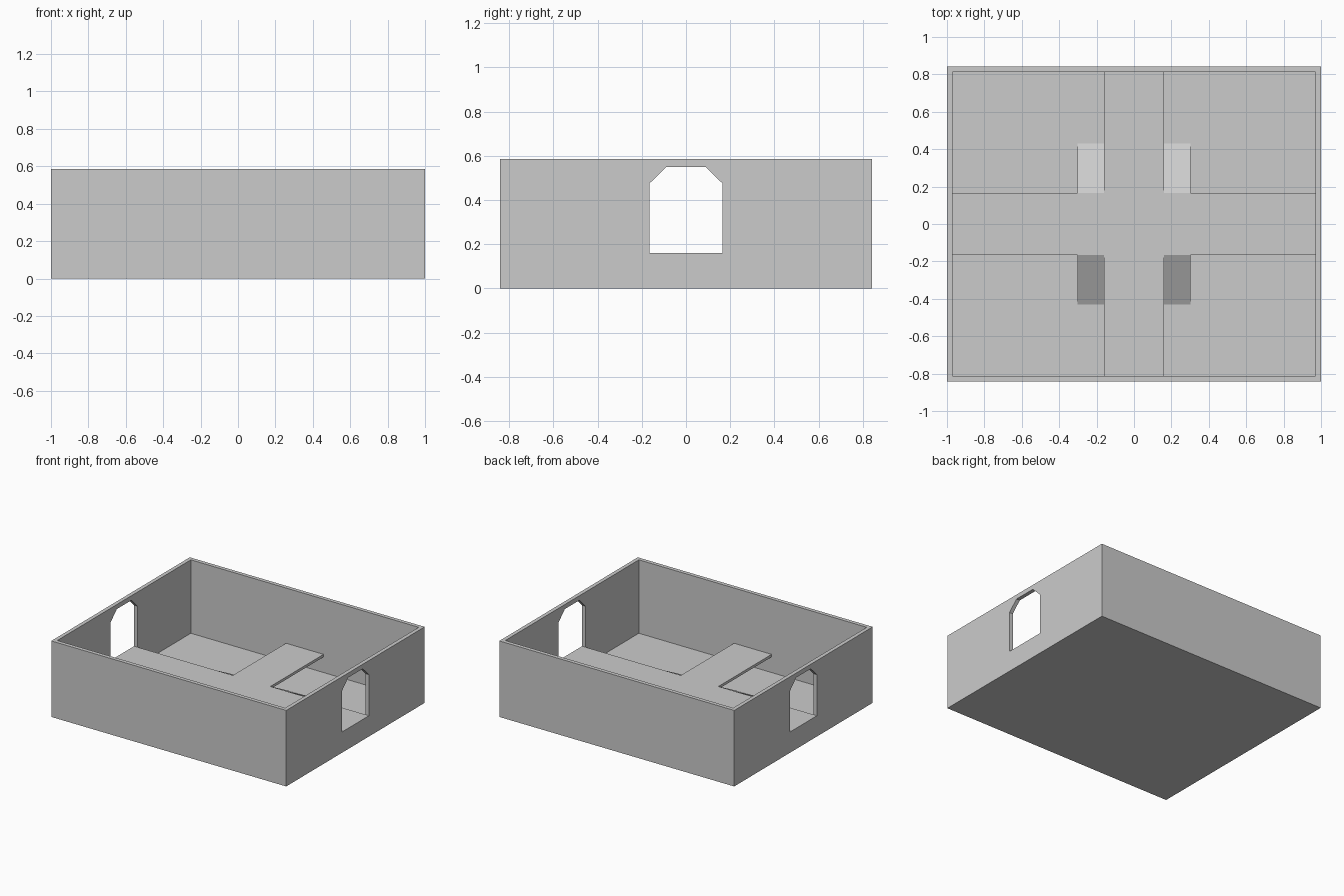
import bpy, bmesh
from mathutils import Vector

if "Cube" in bpy.data.objects:
    bpy.data.objects.remove(bpy.data.objects["Cube"])

HX, HY, HZ = 1.0, 0.842, 0.585      # outer half sizes and height
WALL, FLOOR = 0.03, 0.02
DECK, SLAB = 0.16, 0.02             # walkway height and thickness
WX, WY = 0.16, 0.165                # walkway half widths


def prism(name, points, offset):
    """Extrude a closed 3D outline along an offset."""
    bm = bmesh.new()
    face = bm.faces.new([bm.verts.new(p) for p in points])
    ext = bmesh.ops.extrude_face_region(bm, geom=[face], use_keep_orig=True)
    verts = [g for g in ext["geom"] if isinstance(g, bmesh.types.BMVert)]
    bmesh.ops.translate(bm, verts=verts, vec=Vector(offset))
    bmesh.ops.recalc_face_normals(bm, faces=bm.faces)
    me = bpy.data.meshes.new(name)
    bm.to_mesh(me)
    bm.free()
    ob = bpy.data.objects.new(name, me)
    bpy.context.collection.objects.link(ob)
    return ob


def rect(x, y, z):
    return [(-x, -y, z), (x, -y, z), (x, y, z), (-x, y, z)]


# Open-topped room: solid block with a pocket and two doorways cut out
room = prism("room_shell", rect(HX, HY, 0), (0, 0, HZ))
pocket = prism("pocket_cutter", rect(HX - WALL, HY - WALL, FLOOR), (0, 0, 1))
door = [(-WY, DECK), (WY, DECK), (WY, 0.475), (0.088, 0.55), (-0.088, 0.55), (-WY, 0.475)]
doorway = prism("doorway_cutter", [(-1.2, y, z) for y, z in door], (2.4, 0, 0))
for cutter in (pocket, doorway):
    cutter.hide_render = True
    cutter.hide_set(True)
    mod = room.modifiers.new(cutter.name, "BOOLEAN")
    mod.operation, mod.solver, mod.object = "DIFFERENCE", "EXACT", cutter

# Cross-shaped raised walkway
ex, ey = HX - WALL, HY - WALL
quarter = [(ex, WY), (WX, WY), (WX, ey)]
outline = []
for sx, sy in ((1, 1), (-1, 1), (-1, -1), (1, -1)):
    pts = quarter if sx * sy > 0 else quarter[::-1]
    outline += [(sx * x, sy * y, DECK - SLAB) for x, y in pts]
prism("cross_walkway", outline, (0, 0, SLAB))

# Four ramps from the walkway down to the floor
ramp = [(WY, DECK), (0.43, FLOOR), (0.388, FLOOR), (WY, DECK - SLAB)]
for sx, side in ((1, "right"), (-1, "left")):
    for sy, end in ((1, "back"), (-1, "front")):
        prism(f"ramp_{end}_{side}", [(sx * WX, sy * y, z) for y, z in ramp],
              (sx * 0.143, 0, 0))
